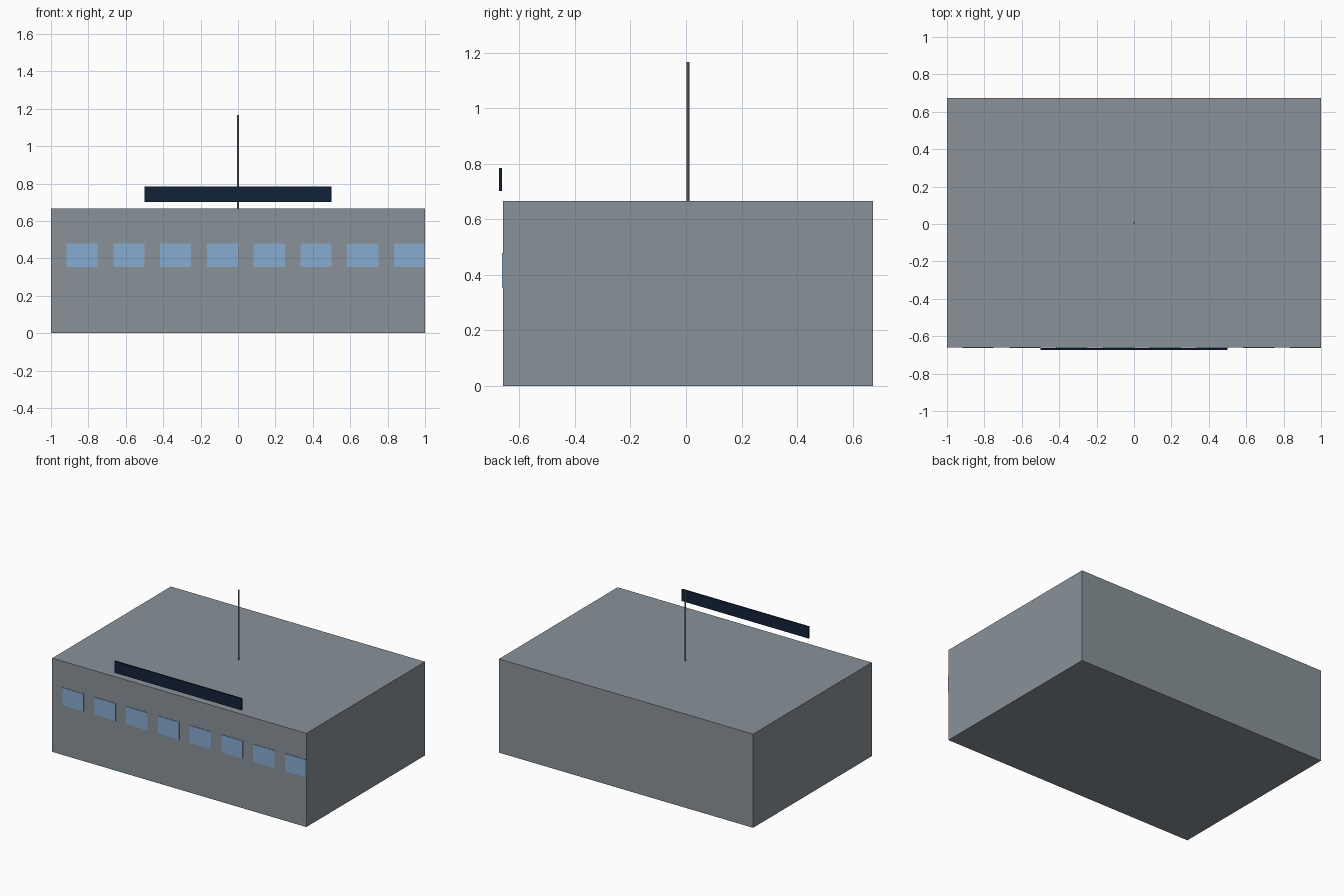
import bpy

if "Cube" in bpy.data.objects:
    bpy.data.objects.remove(bpy.data.objects["Cube"])

U = 1 / 12          # one metre of the building in model units
Y0 = 0.085          # shift that centres the whole model on y


def material(name, colour):
    mat = bpy.data.materials.new(name)
    mat.diffuse_color = (*colour, 1)
    mat.use_nodes = True
    mat.node_tree.nodes["Principled BSDF"].inputs["Base Color"].default_value = mat.diffuse_color
    return mat


def finish(obj, name, mat):
    obj.name = name
    obj.data.materials.append(mat)
    return obj


def box(name, centre, size, mat):
    x, y, z = centre
    bpy.ops.mesh.primitive_cube_add(size=1, location=(x * U, (y + Y0) * U, z * U))
    obj = bpy.context.object
    obj.scale = [s * U for s in size]
    bpy.ops.object.transform_apply(location=False, rotation=False, scale=True)
    return finish(obj, name, mat)


wall = material("wall_slate", (0.25, 0.29, 0.32))
glass = material("glass_blue", (0.25, 0.41, 0.64))
dark = material("sign_navy", (0.006, 0.016, 0.04))

# Main building block
box("building_body", (0, 0, 4), (24, 16, 8), wall)

# Row of front windows, set half into the wall
for i in range(8):
    box(f"window_{i + 1}", (-10 + 3 * i, -8, 5), (2, 0.08, 1.5), glass)

# Blank sign board in front of the roof edge
box("sign_board", (0, -8.11, 8.92), (12, 0.12, 1), dark)

# Roof mast
bpy.ops.mesh.primitive_cylinder_add(vertices=8, radius=0.065 * U, depth=6 * U,
                                    location=(0, Y0 * U, 11 * U))
finish(bpy.context.object, "roof_mast", wall)
